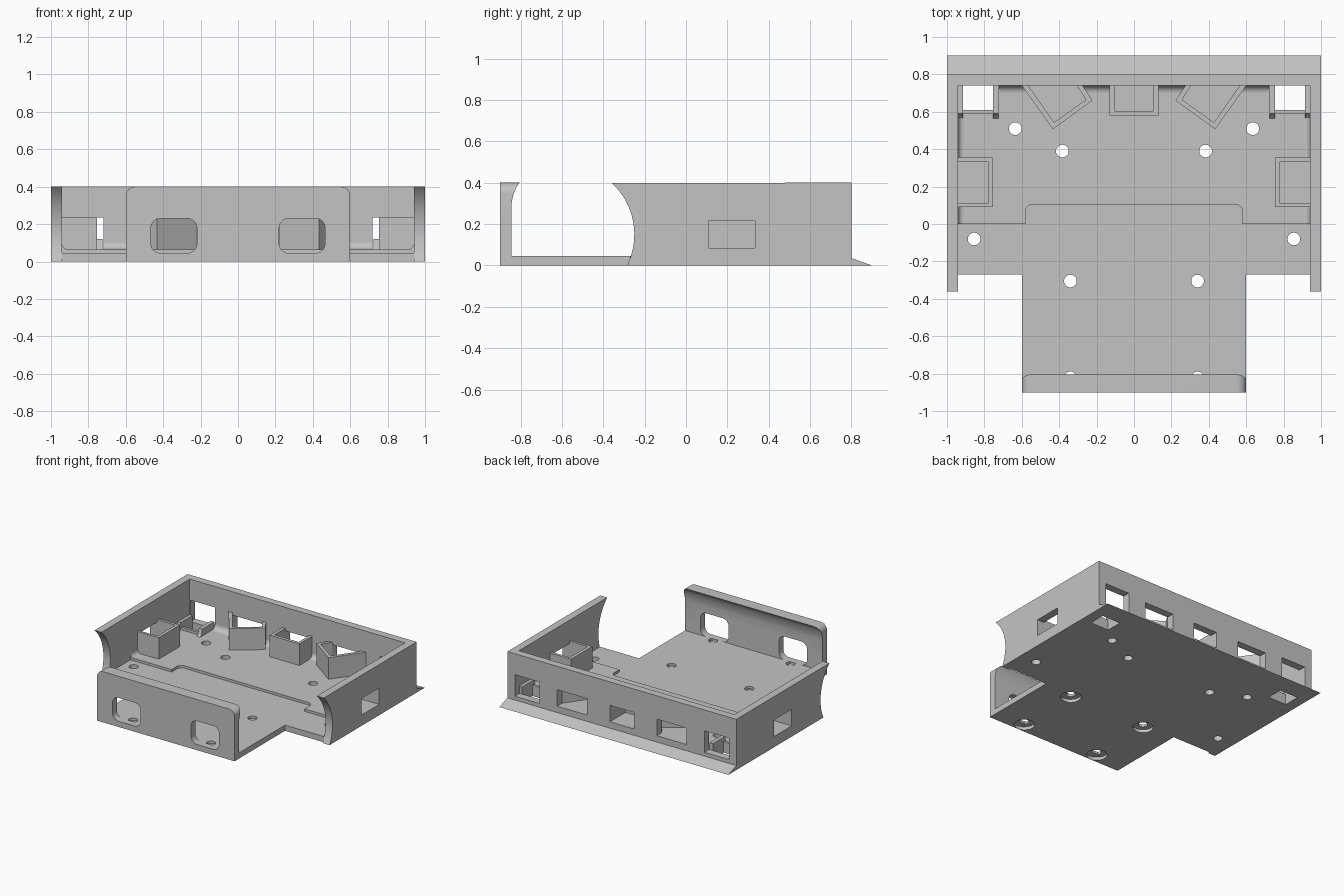
import bpy, math

cube = bpy.data.objects.get("Cube")
if cube:
    bpy.data.objects.remove(cube, do_unlink=True)

grey = bpy.data.materials.new("light_grey_plastic")
grey.use_nodes = True
grey.diffuse_color = (0.55, 0.55, 0.55, 1)
grey.node_tree.nodes["Principled BSDF"].inputs["Base Color"].default_value = grey.diffuse_color

FRONT_Z, BACK_Z = 0.045, 0.065     # the two floor levels
WALL_X, WALL_Y, TOP = 0.94, 0.74, 0.4
BOX_Z = 0.235


def prism(name, outline, lo, hi, axis="Z"):
    """Extrude a 2D outline along an axis."""
    place = {"X": lambda a, b, t: (t, a, b),
             "Y": lambda a, b, t: (a, t, b),
             "Z": lambda a, b, t: (a, b, t)}[axis]
    n = len(outline)
    verts = [place(a, b, t) for t in (lo, hi) for a, b in outline]
    faces = [list(range(n))[::-1], list(range(n, 2 * n))]
    faces += [[i, (i + 1) % n, n + (i + 1) % n, n + i] for i in range(n)]
    area = sum(outline[i - 1][0] * outline[i][1] - outline[i][0] * outline[i - 1][1]
               for i in range(n))
    if (area < 0) != (axis == "Y"):
        faces = [f[::-1] for f in faces]
    mesh = bpy.data.meshes.new(name)
    mesh.from_pydata(verts, [], faces)
    mesh.materials.append(grey)
    obj = bpy.data.objects.new(name, mesh)
    bpy.context.collection.objects.link(obj)
    return obj


def rect(x0, x1, y0, y1):
    return [(x0, y0), (x1, y0), (x1, y1), (x0, y1)]


def arc(cx, cy, r, a0, a1, steps=8):
    angles = [math.radians(a0 + (a1 - a0) * i / steps) for i in range(steps + 1)]
    return [(cx + r * math.cos(a), cy + r * math.sin(a)) for a in angles]


def rounded(x0, x1, y0, y1, r):
    return (arc(x1 - r, y1 - r, r, 0, 90) + arc(x0 + r, y1 - r, r, 90, 180)
            + arc(x0 + r, y0 + r, r, 180, 270) + arc(x1 - r, y0 + r, r, 270, 360))


def flip(outline, s):
    return [(s * a, b) for a, b in outline]


def span(s, a, b):
    return sorted((s * a, s * b))


cutters = []


def cutter(*args):
    obj = prism("cutter", *args)
    obj.hide_render = True
    cutters.append(obj)
    return obj


def carve(obj, tools, operation="DIFFERENCE"):
    bpy.context.view_layer.objects.active = obj
    for tool in tools:
        mod = obj.modifiers.new("carve", "BOOLEAN")
        mod.operation, mod.solver, mod.object = operation, "EXACT", tool
        bpy.ops.object.modifier_apply(modifier=mod.name)


# Floor: raised rear half, lower front half with a tongue between them
tongue = arc(0.54, 0.065, 0.04, 0, 90) + arc(-0.54, 0.065, 0.04, 90, 180)
seam = [(WALL_X, 0), (0.58, 0)] + tongue + [(-0.58, 0), (-WALL_X, 0)]
back_floor = prism("back_floor", seam + [(-WALL_X, WALL_Y), (WALL_X, WALL_Y)], 0, BACK_Z)
front_floor = prism("front_floor", seam + [
    (-WALL_X, -0.27), (-0.6, -0.27), (-0.6, -0.845),
    (0.6, -0.845), (0.6, -0.27), (WALL_X, -0.27)], 0, FRONT_Z)

# Front wall with a curved lip, rounded top corners and two openings
front_wall = prism("front_wall", [
    (-0.9, 0), (-0.845, 0), (-0.845, 0.29), (-0.84, 0.32),
    (-0.832, 0.35), (-0.822, 0.375), (-0.805, TOP), (-0.9, TOP)], -0.6, 0.6, "X")
plate = [(-0.6, -0.1), (0.6, -0.1)] + arc(0.55, 0.35, 0.05, 0, 90) + arc(-0.55, 0.35, 0.05, 90, 180)
carve(front_wall, [cutter(plate, -1, -0.7, "Y")], "INTERSECT")
carve(front_wall, [cutter(rounded(*span(s, 0.22, 0.465), FRONT_Z, 0.23, 0.05), -1, -0.7, "Y")
                   for s in (-1, 1)])

# Back wall and wedge lip
back_wall = prism("back_wall", rect(-WALL_X, WALL_X, 0, TOP), WALL_Y, 0.8, "Y")
prism("back_ramp", [(0.8, 0), (0.9, 0), (0.8, 0.035)], -1, 1, "X")
back_fillet = prism("back_fillet", [(WALL_Y, BACK_Z)] + arc(0.7, 0.105, 0.04, 270, 360),
                    -0.72, 0.72, "X")

# Screw holes, the front four with wide recesses underneath
back_holes = [(0.635, 0.51), (0.383, 0.39)]
front_holes = [(0.855, -0.08), (0.34, -0.305), (0.34, -0.823)]


def drill(points):
    return [cutter(arc(s * x, y, 0.034, 0, 345, 23), -0.1, 0.2)
            for x, y in points for s in (-1, 1)]


def recess(points):
    return [cutter(arc(s * x, y, 0.075, 0, 345, 23), -0.1, 0.025)
            for x, y in points for s in (-1, 1)]


carve(back_floor, drill(back_holes))
carve(front_floor, drill(front_holes) + recess(front_holes[1:]))
carve(front_wall, recess(front_holes[2:]))


# Open-topped sensor boxes, each with a window through the wall behind
def sensor_box(name, outer, inner, walls, fillet):
    box = prism(name, outer, BACK_Z, BOX_Z)
    cavity = cutter(inner, 0.085, 0.3)
    carve(box, [cavity])
    carve(fillet, [cavity])
    carve(walls, [cutter(inner, 0.085, 0.215)])


sensor_box("centre_box", rect(-0.13, 0.13, 0.58, WALL_Y),
           rect(-0.105, 0.105, 0.605, 0.85), back_wall, back_fillet)

for s, side in ((1, "left"), (-1, "right")):
    # Side wall with a scooped front edge
    scoop = arc(-0.589, 0.15, 0.339, -26.3, 47.5, 16)
    wall = prism(side + "_wall", [(0.8, 0)] + scoop + [(0.8, TOP)], *span(s, WALL_X, 1), "X")
    fillet = prism(side + "_fillet",
                   flip([(WALL_X, BACK_Z)] + arc(0.91, 0.095, 0.03, 270, 360), s), 0, 0.57, "Y")
    sensor_box(side + "_side_box", rect(*span(s, 0.755, WALL_X), 0.09, 0.355),
               rect(*span(s, 0.78, 1.1), 0.11, 0.333), wall, fillet)

    # Angled box on the back wall
    sensor_box(side + "_angled_box",
               flip([(0.6, WALL_Y), (0.434, 0.507), (0.222, 0.66), (0.275, WALL_Y)], s),
               flip([(0.565, 0.85), (0.565, WALL_Y), (0.427, 0.543), (0.257, 0.665),
                     (0.305, WALL_Y), (0.305, 0.85)], s), back_wall, back_fillet)

    # Corner opening through the back wall and floor
    carve(back_wall, [cutter(rect(*span(s, 0.72, 0.935), BACK_Z, BOX_Z), 0.7, 0.85, "Y")])
    carve(back_floor, [cutter(rect(*span(s, 0.755, 0.915), 0.61, 0.8), -0.1, 0.2)])

    # Low bracket around the corner opening
    arm = [(0.565, BACK_Z), (0.58, 0.08), (0.59, 0.12), (WALL_Y, 0.12), (WALL_Y, BACK_Z)]
    prism(side + "_bracket_inner_arm", arm, *span(s, 0.725, 0.755), "X")
    prism(side + "_bracket_outer_arm", arm, *span(s, 0.915, WALL_X), "X")
    prism(side + "_bracket_bar", rect(*span(s, 0.755, 0.915), 0.59, 0.61), BACK_Z, 0.085)

for obj in cutters:
    bpy.data.objects.remove(obj, do_unlink=True)

# Smooth the curved faces, keep edges crisp
for obj in bpy.context.scene.objects:
    obj.select_set(obj.type == "MESH" and grey.name in obj.data.materials)
bpy.context.view_layer.objects.active = back_wall
bpy.ops.object.shade_smooth_by_angle(angle=math.radians(30))
